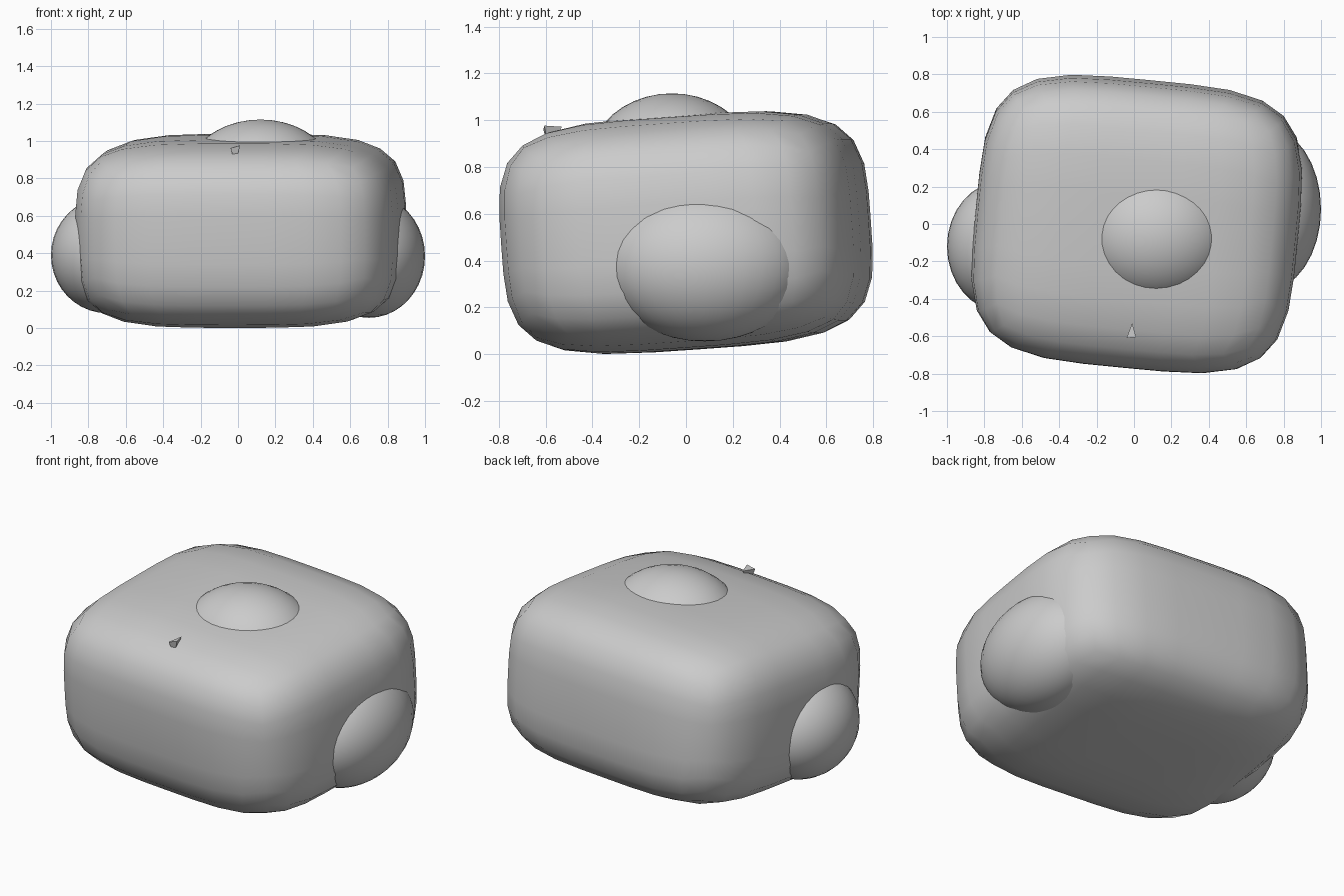
import bpy, bmesh
from math import radians
from mathutils import Matrix, Vector

if "Cube" in bpy.data.objects:
    bpy.data.objects.remove(bpy.data.objects["Cube"])


def make_object(name, bm, smooth=True):
    bmesh.ops.recalc_face_normals(bm, faces=bm.faces[:])
    for f in bm.faces:
        f.smooth = smooth
    mesh = bpy.data.meshes.new(name)
    bm.to_mesh(mesh)
    bm.free()
    ob = bpy.data.objects.new(name, mesh)
    bpy.context.collection.objects.link(ob)
    return ob


def rounded_block(name, centre, half, rot, power=4):
    """Gridded cube pushed onto a superellipsoid."""
    bm = bmesh.new()
    bmesh.ops.create_cube(bm, size=2)
    bmesh.ops.subdivide_edges(bm, edges=bm.edges[:], cuts=7, use_grid_fill=True)
    for v in bm.verts:
        k = sum(abs(c) ** power for c in v.co) ** (1 / power)
        v.co = Vector(c / k * h for c, h in zip(v.co, half))
    bm.transform(Matrix.Translation(centre)
                 @ Matrix.Rotation(radians(rot[1]), 4, 'Z')
                 @ Matrix.Rotation(radians(rot[0]), 4, 'X'))
    return make_object(name, bm)


def bump(name, centre, radii):
    bm = bmesh.new()
    bmesh.ops.create_uvsphere(bm, u_segments=32, v_segments=20, radius=1)
    bm.transform(Matrix.Translation(centre) @ Matrix.Diagonal((*radii, 1)))
    return make_object(name, bm)


# Main boulder, slightly tilted and turned
rounded_block("boulder_body", (0.015, 0, 0.52), (0.865, 0.766, 0.501), (4, -5.5))

# Embedded lumps
bump("right_lump", (0.70, 0.08, 0.385), (0.30, 0.44, 0.33))
bump("left_lump", (-0.70, -0.12, 0.39), (0.30, 0.35, 0.31))
bump("top_lump", (0.12, -0.06, 0.805), (0.40, 0.36, 0.31))

# Tiny chip poking out of the upper front
bm = bmesh.new()
chip = [(-0.01, -0.53, 0.972), (-0.04, -0.61, 0.962), (0.012, -0.605, 0.977), (-0.015, -0.59, 0.88)]
bmesh.ops.convex_hull(bm, input=[bm.verts.new(p) for p in chip])
make_object("stone_chip", bm, smooth=False)
